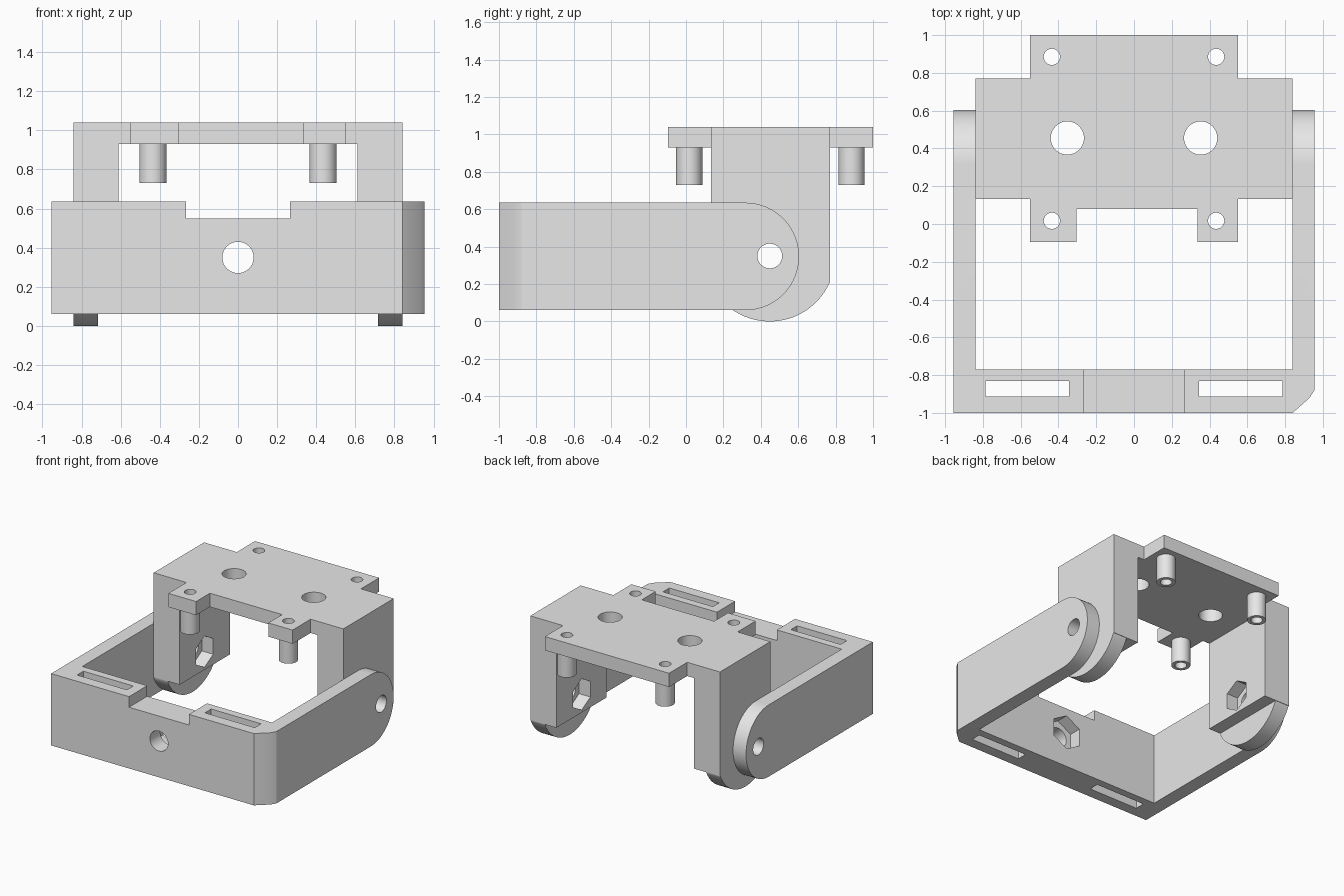
import bpy, bmesh, math

cube = bpy.data.objects.get("Cube")
if cube:
    bpy.data.objects.remove(cube, do_unlink=True)

grey = bpy.data.materials.new("plain grey")
grey.use_nodes = True
grey.diffuse_color = (0.8, 0.8, 0.8, 1)
grey.node_tree.nodes["Principled BSDF"].inputs["Base Color"].default_value = (0.8, 0.8, 0.8, 1)


def prism(name, points, axis, lo, hi):
    """Extrude a 2D outline along an axis; the outline uses the other two axes in order."""
    bm = bmesh.new()
    rings = []
    for w in (lo, hi):
        ring = []
        for u, v in points:
            co = [u, v]
            co.insert(axis, w)
            ring.append(bm.verts.new(co))
        rings.append(ring)
        bm.faces.new(ring)
    n = len(points)
    for i in range(n):
        j = (i + 1) % n
        bm.faces.new((rings[0][i], rings[0][j], rings[1][j], rings[1][i]))
    bmesh.ops.recalc_face_normals(bm, faces=bm.faces)
    mesh = bpy.data.meshes.new(name)
    bm.to_mesh(mesh)
    bm.free()
    mesh.materials.append(grey)
    obj = bpy.data.objects.new(name, mesh)
    bpy.context.collection.objects.link(obj)
    return obj


def rect(u0, u1, v0, v1):
    return [(u0, v0), (u1, v0), (u1, v1), (u0, v1)]


def arc(u, v, r, start, end, steps):
    angles = [math.radians(start + (end - start) * i / steps) for i in range(steps + 1)]
    return [(u + r * math.cos(a), v + r * math.sin(a)) for a in angles]


def circle(u, v, r, sides=40):
    return arc(u, v, r, 90, 450, sides)[:-1]


def combine(obj, operation, points, axis, lo, hi):
    """Boolean a prism into the object and discard the helper."""
    helper = prism("helper", points, axis, lo, hi)
    mod = obj.modifiers.new("combine", 'BOOLEAN')
    mod.operation, mod.object, mod.solver = operation, helper, 'EXACT'
    bpy.context.view_layer.update()
    old = obj.data
    result = bpy.data.meshes.new_from_object(
        obj.evaluated_get(bpy.context.evaluated_depsgraph_get()))
    obj.modifiers.clear()
    obj.data = result
    bpy.data.meshes.remove(old)
    bpy.data.objects.remove(helper, do_unlink=True)


PIVOT_Y, PIVOT_Z = 0.448, 0.35
MID_Z = 0.3475

# Swing frame: U-shaped outline with one softened corner
frame = prism("swing_frame", [
    (-0.955, -1), (0.84, -1), (0.93, -0.92), (0.955, -0.88), (0.955, 0.8), (0.84, 0.8),
    (0.84, -0.77), (-0.84, -0.77), (-0.84, 0.8), (-0.955, 0.8)], 2, -0.1, 0.8)

# Rounded arm ends
side_shape = [(-1.2, 0.06)] + arc(0.317, MID_Z, 0.2875, -90, 90, 40) + [(-1.2, 0.635)]
combine(frame, 'INTERSECT', side_shape, 0, -1.2, 1.2)

# Front bar: centre notch, strap slots, bolt hole and nut pocket
combine(frame, 'DIFFERENCE', rect(-0.265, 0.265, 0.55, 0.8), 1, -1.1, -0.6)
for side in (-1, 1):
    a, b = sorted((side * 0.345, side * 0.787))
    combine(frame, 'DIFFERENCE', rect(a, b, -0.912, -0.832), 2, -0.1, 0.8)
combine(frame, 'DIFFERENCE', circle(0, PIVOT_Z, 0.08), 1, -1.1, -0.6)
combine(frame, 'DIFFERENCE', circle(0, PIVOT_Z, 0.14, 6), 1, -0.87, -0.6)

# Pivot holes through the arms
combine(frame, 'DIFFERENCE', circle(PIVOT_Y, PIVOT_Z, 0.066), 0, -1.2, 1.2)

# Mounting bracket: top plate with tabs and a front notch
bracket = prism("mounting_bracket", [
    (-0.55, -0.095), (-0.305, -0.095), (-0.305, 0.08), (0.335, 0.08), (0.335, -0.095),
    (0.55, -0.095), (0.55, 0.133), (0.84, 0.133), (0.84, 0.77), (0.55, 0.77), (0.55, 1),
    (-0.55, 1), (-0.55, 0.77), (-0.84, 0.77), (-0.84, 0.133), (-0.55, 0.133)], 2, 0.93, 1.04)

# Legs: thick upper block, thinner round foot, pivot hole and nut pocket
foot = arc(PIVOT_Y, PIVOT_Z, 0.35, -155.5, -24.5, 40)
foot = [(min(max(y, 0.133), 0.77), z) for y, z in foot]
leg_shape = [(0.133, 1.04)] + foot + [(0.77, 1.04)]
for side in (-1, 1):
    def span(p, q):
        return sorted((side * p, side * q))
    combine(bracket, 'UNION', leg_shape, 0, *span(0.715, 0.84))
    combine(bracket, 'UNION', rect(0.133, 0.77, 0.205, 1.04), 0, *span(0.61, 0.84))
    combine(bracket, 'DIFFERENCE', circle(PIVOT_Y, PIVOT_Z, 0.066), 0, *span(0.5, 1))
    combine(bracket, 'DIFFERENCE', circle(PIVOT_Y, PIVOT_Z, 0.125, 6), 0, *span(0.5, 0.71))

    # Hollow standoff posts under the tabs
    for y in (0.017, 0.885):
        combine(bracket, 'UNION', circle(side * 0.435, y, 0.07), 2, 0.73, 0.98)
        combine(bracket, 'DIFFERENCE', circle(side * 0.435, y, 0.043), 2, 0.6, 1.2)

    # Large holes in the plate
    combine(bracket, 'DIFFERENCE', circle(side * 0.353, 0.455, 0.088), 2, 0.8, 1.2)

# Smooth the round surfaces, keep the edges crisp
for obj in (frame, bracket):
    bpy.ops.object.select_all(action='DESELECT')
    obj.select_set(True)
    bpy.context.view_layer.objects.active = obj
    bpy.ops.object.shade_smooth_by_angle(angle=math.radians(30))
